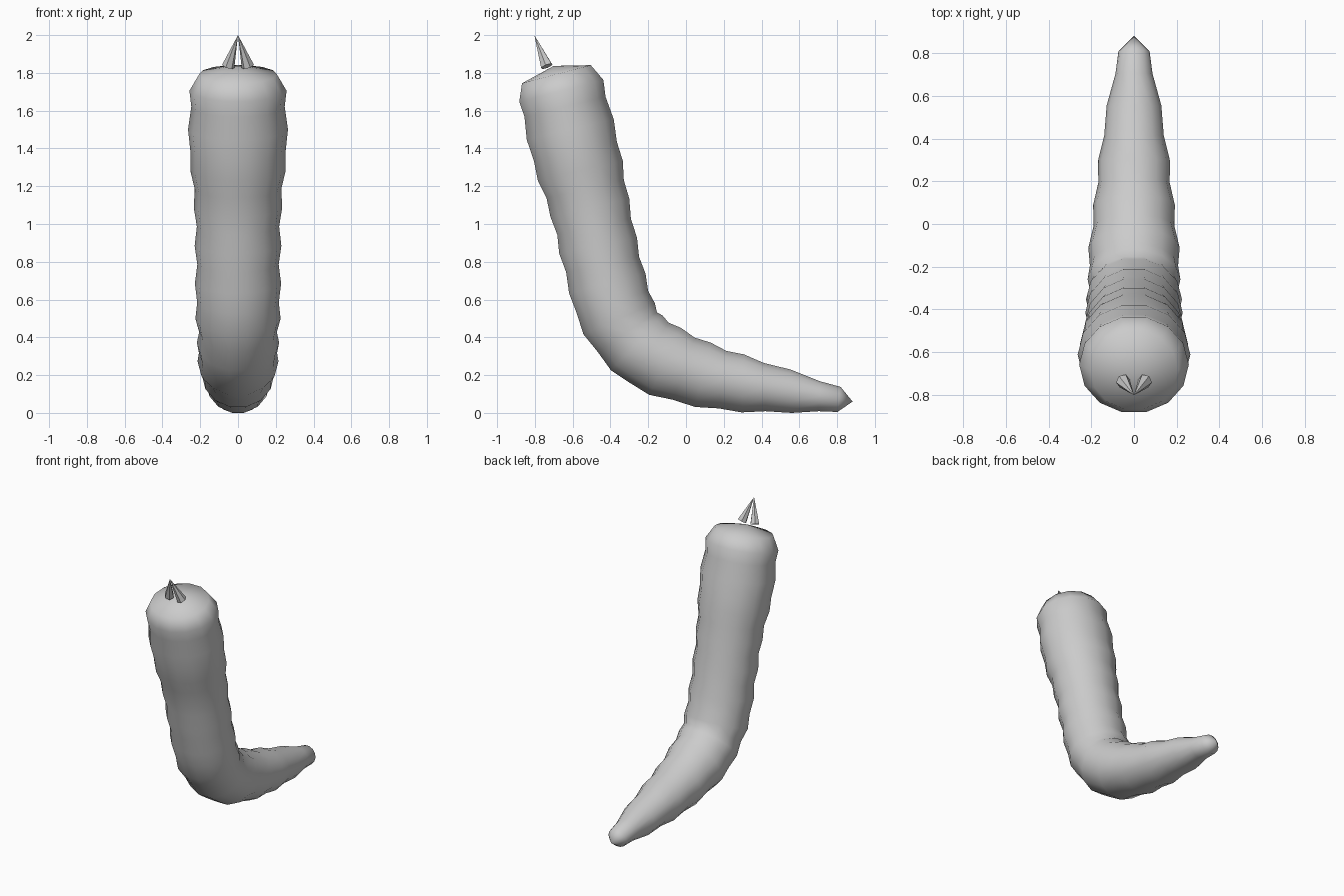
import bpy, bmesh, math
from mathutils import Vector

if "Cube" in bpy.data.objects:
    bpy.data.objects.remove(bpy.data.objects["Cube"])

SIDES = 14

# Key sections from head to tail: (belly y, belly z, back y, back z)
KEYS = [
    (-.877, 1.650, -.443, 1.761), (-.810, 1.330, -.360, 1.435),
    (-.712, 1.040, -.306, 1.133), (-.640, .743, -.243, .828),
    (-.538, .419, -.170, .578), (-.300, .154, -.090, .483),
    (.050, .037, .130, .366), (.420, .003, .412, .270),
    (.802, .005, .818, .138)]


def spline(i, t):
    """Catmull-Rom blend between key sections i and i + 1."""
    n = len(KEYS) - 1
    a, b, c, d = (KEYS[max(0, min(n, i + k))] for k in (-1, 0, 1, 2))
    return [0.5 * (2 * q + (r - p) * t + (2 * p - 5 * q + 4 * r - s) * t * t
                   + (3 * q - p - 3 * r + s) * t ** 3)
            for p, q, r, s in zip(a, b, c, d)]


def finish(bm, name, smooth):
    bmesh.ops.recalc_face_normals(bm, faces=bm.faces)
    for f in bm.faces:
        f.smooth = smooth
    me = bpy.data.meshes.new(name)
    bm.to_mesh(me)
    bm.free()
    ob = bpy.data.objects.new(name, me)
    bpy.context.collection.objects.link(ob)
    return ob


# Body: rippled rings lofted along the bent spine
sections = [(-.868, 1.745, -.504, 1.841, 0)]
for i in range(len(KEYS) - 1):
    for k in range(3):
        ripple = .006 if (i * 3 + k) % 2 == 0 else -.006
        sections.append((*spline(i, k / 3), ripple))
sections.append((*KEYS[-1], 0))

bm = bmesh.new()
rings = []
for n, (y0, z0, y1, z1, ripple) in enumerate(sections):
    belly, back = Vector((0, y0, z0)), Vector((0, y1, z1))
    mid, half = (belly + back) / 2, (back - belly) / 2
    up = half.normalized()
    r = half.length / math.cos(math.pi / SIDES) / .9999 + ripple
    wide = r * (1.09 if 0 < n < 5 else 1.065)
    ring = []
    for s in range(SIDES):
        a = math.tau * s / SIDES
        p = mid + up * r * math.sin(a) + Vector((wide * math.cos(a), 0, 0))
        p.z = max(p.z, 0)
        ring.append(bm.verts.new(p))
    rings.append(ring)
for r0, r1 in zip(rings, rings[1:]):
    for s in range(SIDES):
        t = (s + 1) % SIDES
        bm.faces.new((r0[s], r0[t], r1[t], r1[s]))

# Shallow domed head and pointed tail tip
for ring, tip in ((rings[0], (0, -.70, 1.837)), (rings[-1], (0, .882, .06))):
    v = bm.verts.new(tip)
    for s in range(SIDES):
        bm.faces.new((ring[s], ring[(s + 1) % SIDES], v))
finish(bm, "worm_body", True)

# Pair of fangs leaning in to a shared point
tip = Vector((0, -.803, 2.0))
for side, name in ((-1, "left_fang"), (1, "right_fang")):
    base = Vector((side * .052, -.737, 1.835))
    axis = tip - base
    bm = bmesh.new()
    bmesh.ops.create_cone(bm, cap_ends=True, segments=6, radius1=.034,
                          radius2=0, depth=axis.length)
    bmesh.ops.remove_doubles(bm, verts=bm.verts, dist=1e-5)
    ob = finish(bm, name, False)
    ob.rotation_mode = 'QUATERNION'
    ob.rotation_quaternion = axis.to_track_quat('Z', 'Y')
    ob.location = (base + tip) / 2
